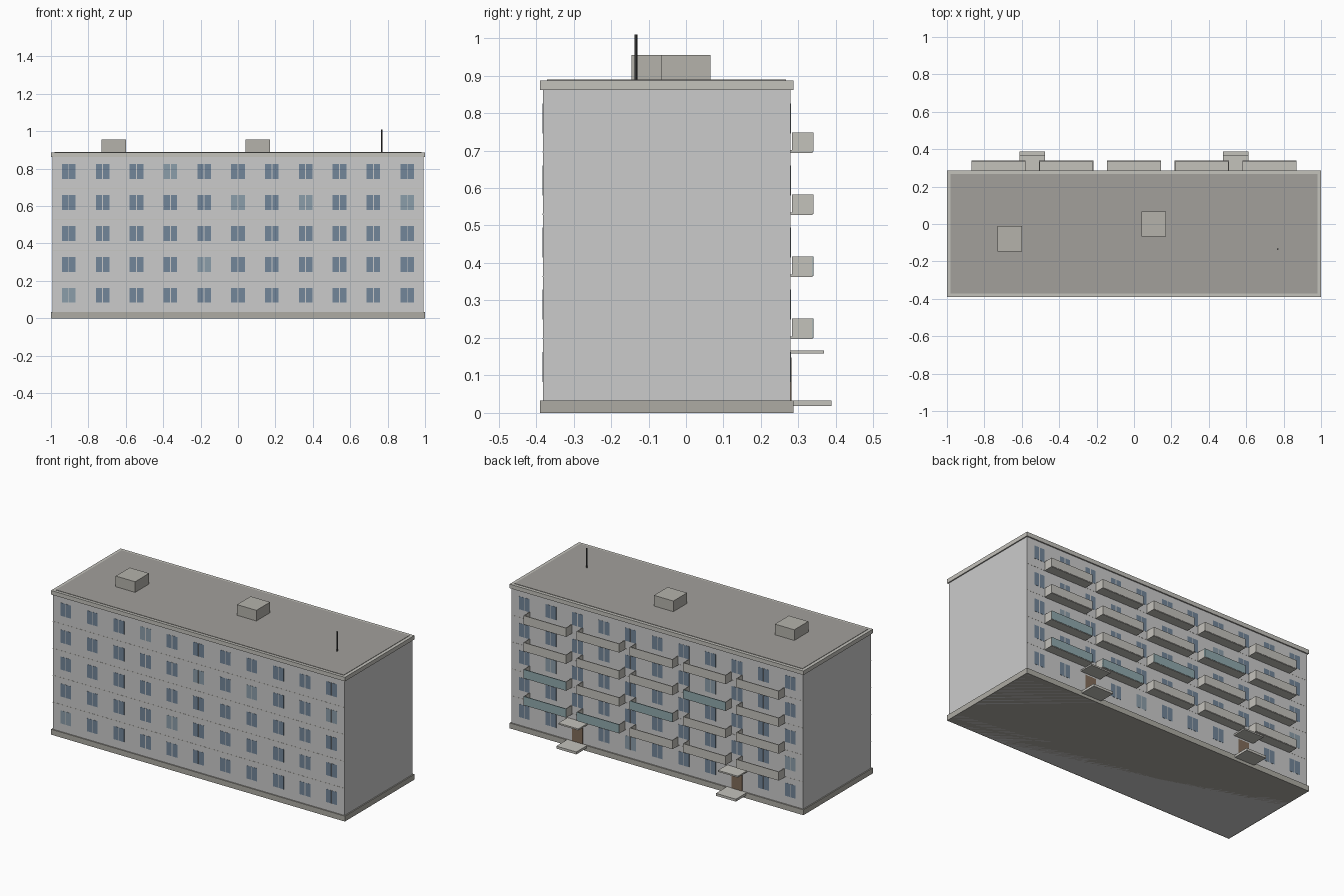
import bpy, bmesh
from mathutils import Matrix, Vector

if "Cube" in bpy.data.objects:
    bpy.data.objects.remove(bpy.data.objects["Cube"])


def material(name, rgb):
    m = bpy.data.materials.new(name)
    m.diffuse_color = (*rgb, 1)
    m.use_nodes = True
    m.node_tree.nodes["Principled BSDF"].inputs["Base Color"].default_value = m.diffuse_color
    return m


WALL = material("wall", (0.66, 0.66, 0.65))
TRIM = material("trim_concrete", (0.55, 0.54, 0.50))
PLINTH = material("plinth_concrete", (0.42, 0.41, 0.37))
ROOF = material("roofing", (0.36, 0.35, 0.33))
HUT = material("roof_hut", (0.46, 0.45, 0.41))
GLASS = material("window_glass", (0.17, 0.24, 0.32))
PALE = material("pale_glass", (0.26, 0.34, 0.40))
TEAL = material("teal_panel", (0.28, 0.40, 0.42))
DOOR = material("door_wood", (0.22, 0.15, 0.10))
METAL = material("dark_metal", (0.06, 0.06, 0.06))


def boxes(name, spans, mat):
    """One object made of boxes, each (x0, x1, y0, y1, z0, z1)."""
    bm = bmesh.new()
    for x0, x1, y0, y1, z0, z1 in spans:
        mid = Vector(((x0 + x1) / 2, (y0 + y1) / 2, (z0 + z1) / 2))
        size = Matrix.Diagonal((x1 - x0, y1 - y0, z1 - z0, 1))
        bmesh.ops.create_cube(bm, size=1, matrix=Matrix.Translation(mid) @ size)
    me = bpy.data.meshes.new(name)
    bm.to_mesh(me)
    bm.free()
    me.materials.append(mat)
    ob = bpy.data.objects.new(name, me)
    bpy.context.collection.objects.link(ob)
    return ob


FRONT, BACK = -0.382, 0.279      # wall planes
BASE, FLOOR = 0.033, 0.1657      # plinth top, storey height
BAY = 0.181                      # window spacing
STAIRS = (2, 8)                  # stairwell bays on the back


def bay_x(i):
    return (i - 5) * BAY


# Main block, plinth, cornice and roof
boxes("body", [(-0.993, 0.993, FRONT, BACK, 0.0, 0.87)], WALL)
boxes("plinth", [(-1, 1, -0.389, 0.287, 0, BASE)], PLINTH)
boxes("cornice", [(-1, 1, -0.389, 0.287, 0.862, 0.887)], TRIM)
boxes("roof_covering", [(-0.98, 0.98, -0.371, 0.267, 0.88, 0.8895)], ROOF)

# Thin joints between storeys on the long walls
joints = []
for k in range(1, 5):
    z = BASE + k * FLOOR
    joints += [(-0.993, 0.993, FRONT - 0.0007, FRONT + 0.002, z - 0.0015, z + 0.0015),
               (-0.993, 0.993, BACK - 0.002, BACK + 0.0007, z - 0.0015, z + 0.0015)]
boxes("panel_joints", joints, TRIM)

# Two-pane windows
front_pale = {(3, 4), (5, 3), (7, 3), (10, 3), (4, 1), (0, 0)}
back_pale = {(0, 1), (3, 3), (6, 0), (9, 2)}
panes = {"dark": [], "pale": []}
for i in range(11):
    for k in range(5):
        z = BASE + k * FLOOR + 0.09
        for wall, pale in ((FRONT, front_pale), (BACK, back_pale)):
            if wall == BACK and i in STAIRS and k == 0:
                continue
            group = panes["pale" if (i, k) in pale else "dark"]
            for side in (-1, 1):
                x = bay_x(i) + side * 0.0195
                group.append((x - 0.017, x + 0.017, wall - 0.001, wall + 0.001,
                              z - 0.04, z + 0.04))
boxes("windows", panes["dark"], GLASS)
boxes("pale_windows", panes["pale"], PALE)

# Balconies: slab, side panels and parapet on every second bay
slabs, sides, parapets, teal_parapets = [], [], [], []
teal = {(9, 1), (9, 2), (7, 1), (5, 2), (3, 3)}
for i in (1, 3, 5, 7, 9):
    for k in range(1, 5):
        x, z = bay_x(i), BASE + k * FLOOR
        slabs.append((x - 0.145, x + 0.145, BACK, 0.338, z - 0.002, z + 0.005))
        for s in (-1, 1):
            e = x + s * 0.143
            sides.append((e - 0.002, e + 0.002, 0.283, 0.337, z + 0.002, z + 0.053))
        front = teal_parapets if (i, k) in teal else parapets
        front.append((x - 0.145, x + 0.145, 0.335, 0.340, z + 0.001, z + 0.053))
boxes("balcony_slabs", slabs, TRIM)
boxes("balcony_sides", sides, TRIM)
boxes("balcony_parapets", parapets, TRIM)
boxes("teal_balcony_parapets", teal_parapets, TEAL)

# Entrances: door, canopy and step
for i in STAIRS:
    x = bay_x(i)
    boxes("entrance_door", [(x - 0.036, x + 0.036, BACK - 0.002, BACK + 0.002, BASE, 0.148)], DOOR)
    boxes("entrance_canopy", [(x - 0.068, x + 0.068, BACK, 0.368, 0.158, 0.167)], TRIM)
    boxes("entrance_step", [(x - 0.068, x + 0.068, BACK, 0.388, 0.018, BASE)], TRIM)

# Rooftop huts and aerial
boxes("left_roof_hut", [(-0.73, -0.598, -0.146, -0.01, 0.885, 0.955)], HUT)
boxes("middle_roof_hut", [(0.04, 0.172, -0.067, 0.066, 0.885, 0.955)], HUT)
bpy.ops.mesh.primitive_cylinder_add(vertices=6, radius=0.004, depth=0.125,
                                    location=(0.768, -0.134, 0.9475))
aerial = bpy.context.object
aerial.name = "aerial"
aerial.data.materials.append(METAL)
